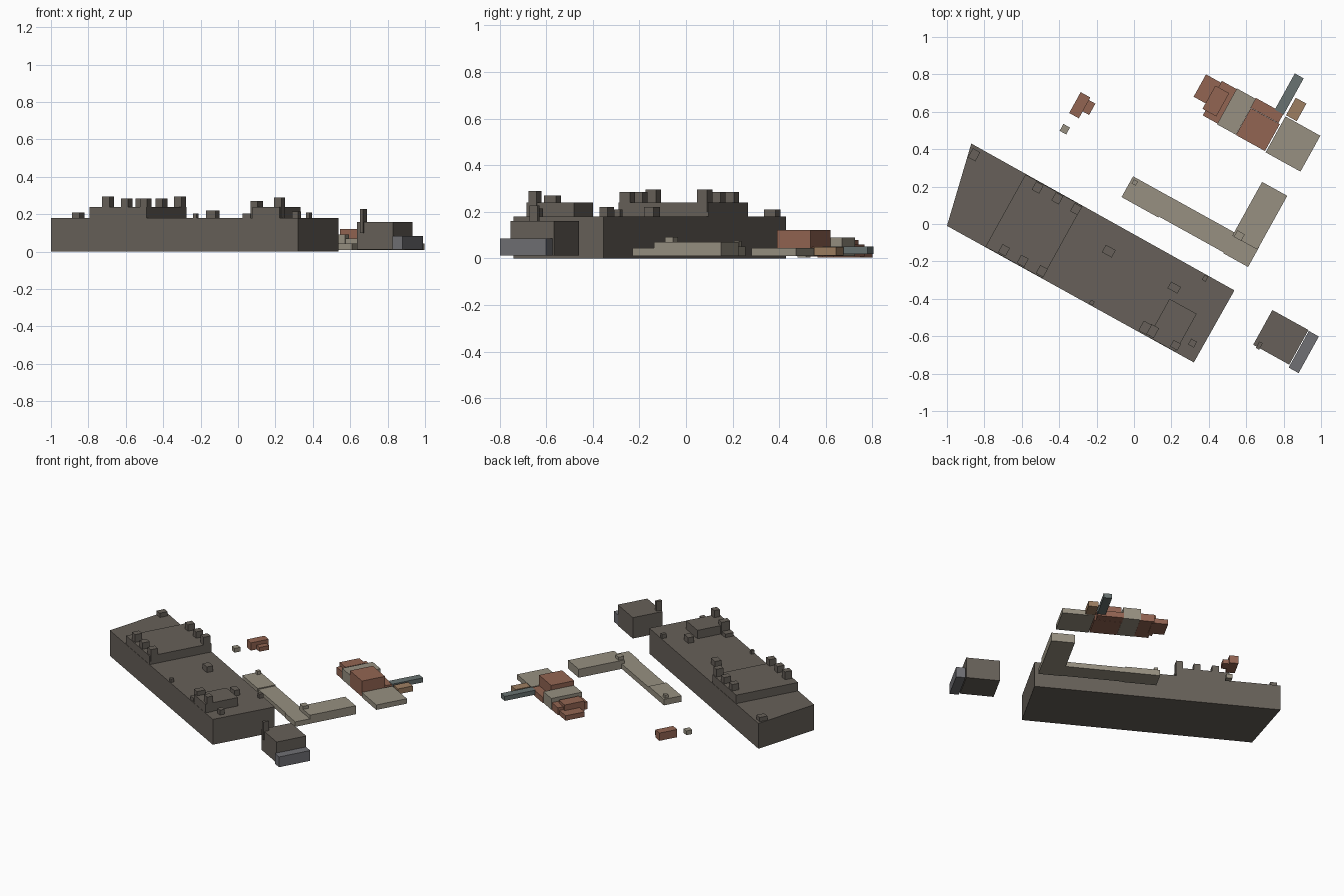
import bpy, bmesh
from math import radians
from mathutils import Vector, Matrix

ROT = Matrix.Rotation(radians(-29), 2)   # street grid direction
INV = ROT.transposed()


def colour(name, rgb):
    m = bpy.data.materials.new(name)
    m.diffuse_color = (*rgb, 1)
    return m


GREY = colour("dark_stone", (0.135, 0.118, 0.1))
BEIGE = colour("pale_stone", (0.31, 0.28, 0.22))
BRICK = colour("brick", (0.29, 0.13, 0.085))
TEAL = colour("slate_green", (0.14, 0.17, 0.165))
SLATE = colour("slate_blue", (0.16, 0.16, 0.175))
TAN = colour("tan", (0.34, 0.21, 0.12))


def prism(name, pts, z0, z1, mat):
    """Extrude a footprint from z0 to z1."""
    bm = bmesh.new()
    f = bm.faces.new([bm.verts.new((x, y, z0)) for x, y in pts])
    ext = bmesh.ops.extrude_face_region(bm, geom=[f])["geom"]
    top = [v for v in ext if isinstance(v, bmesh.types.BMVert)]
    bmesh.ops.translate(bm, verts=top, vec=(0, 0, z1 - z0))
    bmesh.ops.recalc_face_normals(bm, faces=bm.faces)
    me = bpy.data.meshes.new(name)
    bm.to_mesh(me)
    bm.free()
    me.materials.append(mat)
    ob = bpy.data.objects.new(name, me)
    bpy.context.collection.objects.link(ob)
    return ob


def block(name, a, c, z0, z1, mat):
    """Block on the street grid from two opposite plan corners."""
    p, q = INV @ Vector(a), INV @ Vector(c)
    pts = [ROT @ Vector(k) for k in ((p.x, p.y), (q.x, p.y), (q.x, q.y), (p.x, q.y))]
    return prism(name, pts, z0, z1, mat)


def unit(name, x, y, w, d, z0, z1, mat):
    """Block on the street grid from its centre and size."""
    h = ROT @ Vector((w / 2, d / 2))
    return block(name, (x - h.x, y - h.y), (x + h.x, y + h.y), z0, z1, mat)


# large hall with slanted end, raised tier and penthouse
prism("main_hall", [(-0.87, 0.43), (-1, -0.01), (0.32, -0.74), (0.537, -0.355)], 0, 0.18, GREY)
block("upper_tier", (-0.58, 0.265), (-0.49, -0.29), 0.18, 0.24, GREY)
block("penthouse", (0.19, -0.40), (0.222, -0.684), 0.18, 0.24, GREY)

# roof units on the raised tier
for i, (x, y, z) in enumerate([(-0.515, 0.195, 0.285), (-0.41, 0.137, 0.285), (-0.31, 0.08, 0.295),
                               (-0.695, -0.14, 0.295), (-0.595, -0.197, 0.285), (-0.493, -0.252, 0.285)]):
    unit(f"tier_roof_unit_{i}", x, y, 0.045, 0.05, 0.2, z, GREY)

# roof units on the hall
for i, (x, y, w, d, z) in enumerate([(-0.855, 0.37, 0.045, 0.055, 0.21), (-0.135, -0.145, 0.06, 0.045, 0.22),
                                     (0.215, -0.34, 0.06, 0.04, 0.22), (-0.225, -0.42, 0.022, 0.022, 0.205),
                                     (0.38, -0.29, 0.022, 0.03, 0.21), (0.313, -0.637, 0.035, 0.035, 0.215),
                                     (0.06, -0.555, 0.05, 0.06, 0.205), (0.1, -0.573, 0.045, 0.06, 0.27),
                                     (0.222, -0.648, 0.045, 0.04, 0.29)]):
    unit(f"hall_roof_unit_{i}", x, y, w, d, 0.17, z, GREY)

# L-shaped low building
block("wing_end", (-0.005, 0.255), (0.13, 0.035), 0.01, 0.052, BEIGE)
block("wing_long", (0.185, 0.15), (0.575, -0.205), 0.01, 0.045, BEIGE)
block("wing_corner", (0.535, -0.05), (0.61, -0.23), 0.01, 0.045, BEIGE)
block("wing_side", (0.685, 0.225), (0.66, -0.137), 0.01, 0.07, BEIGE)
unit("wing_stair_box", 0.563, -0.062, 0.045, 0.04, 0.01, 0.092, BEIGE)
unit("wing_chimney", 0.004, 0.222, 0.025, 0.025, 0.01, 0.075, BEIGE)

# square block with chimney and side annex
block("square_block", (0.74, -0.46), (0.83, -0.752), 0.012, 0.16, GREY)
unit("block_chimney", 0.67, -0.65, 0.02, 0.04, 0.1, 0.228, GREY)
block("block_annex", (0.935, -0.572), (0.88, -0.797), 0.012, 0.085, SLATE)

# terrace of mixed buildings
block("terrace_flat_end", (0.81, 0.575), (0.89, 0.28), 0.01, 0.045, BEIGE)
block("terrace_tall", (0.625, 0.62), (0.70, 0.39), 0.01, 0.122, BRICK)
block("terrace_rear", (0.65, 0.675), (0.772, 0.54), 0.01, 0.05, BRICK)
block("terrace_pale", (0.55, 0.725), (0.545, 0.477), 0.01, 0.09, BEIGE)
block("terrace_brick", (0.47, 0.765), (0.45, 0.535), 0.008, 0.06, BRICK)
block("terrace_low", (0.385, 0.80), (0.41, 0.63), 0.005, 0.04, BRICK)
block("terrace_step", (0.435, 0.74), (0.44, 0.575), 0.008, 0.08, BRICK)
block("terrace_long_shed", (0.86, 0.805), (0.80, 0.585), 0.02, 0.052, TEAL)
block("terrace_tan_shed", (0.865, 0.675), (0.87, 0.55), 0.012, 0.05, TAN)

# detached cottage and hut
block("cottage", (-0.285, 0.705), (-0.295, 0.565), 0.005, 0.06, BRICK)
block("cottage_annex", (-0.245, 0.665), (-0.24, 0.583), 0.005, 0.035, BRICK)
unit("hut", -0.37, 0.507, 0.04, 0.042, 0.005, 0.035, BEIGE)
